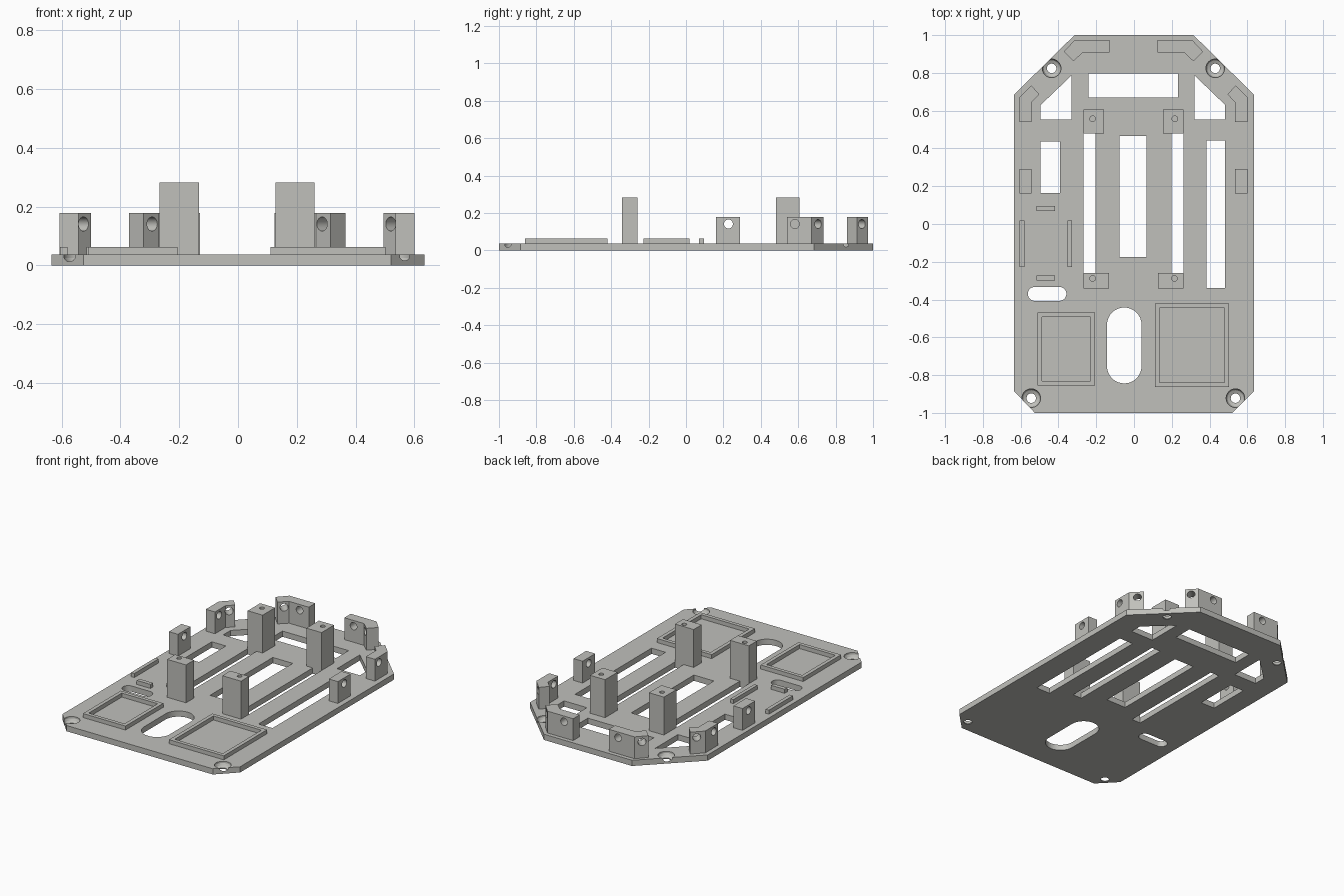
import bpy, bmesh, math
from mathutils import Vector

if "Cube" in bpy.data.objects:
    bpy.data.objects.remove(bpy.data.objects["Cube"])

GREY = bpy.data.materials.new("warm grey plastic")
GREY.diffuse_color = (0.53, 0.53, 0.50, 1)
GREY.use_nodes = True
GREY.node_tree.nodes["Principled BSDF"].inputs["Base Color"].default_value = GREY.diffuse_color
TOP, RIM, CLIP, POST = 0.037, 0.063, 0.178, 0.282   # height levels


def finish(name, bm):
    bmesh.ops.recalc_face_normals(bm, faces=bm.faces)
    me = bpy.data.meshes.new(name)
    bm.to_mesh(me)
    bm.free()
    me.materials.append(GREY)
    ob = bpy.data.objects.new(name, me)
    bpy.context.collection.objects.link(ob)
    return ob


def prism(name, pts, z0, z1):
    bm = bmesh.new()
    face = bm.faces.new([bm.verts.new((x, y, z0)) for x, y in pts])
    ext = bmesh.ops.extrude_face_region(bm, geom=[face])["geom"]
    bmesh.ops.translate(bm, vec=(0, 0, z1 - z0),
                        verts=[v for v in ext if isinstance(v, bmesh.types.BMVert)])
    return finish(name, bm)


def rect(x0, x1, y0, y1):
    return [(x0, y0), (x1, y0), (x1, y1), (x0, y1)]


def box(name, x0, x1, y0, y1, z0, z1):
    return prism(name, rect(x0, x1, y0, y1), z0, z1)


def rounded_slot(x0, x1, y0, y1, n=16):
    r = min(x1 - x0, y1 - y0) / 2
    cx, cy = (x0 + x1) / 2, (y0 + y1) / 2
    dx, dy = (x1 - x0) / 2 - r, (y1 - y0) / 2 - r
    start = 0 if dy > dx else -math.pi / 2
    pts = []
    for side in (1, -1):
        for i in range(n + 1):
            a = start + math.pi * i / n + (0 if side == 1 else math.pi)
            pts.append((cx + side * dx + r * math.cos(a), cy + side * dy + r * math.sin(a)))
    return pts


def drill(center, axis, r, length):
    """Cylinder cutter along an axis."""
    bm = bmesh.new()
    bmesh.ops.create_cone(bm, cap_ends=True, segments=32, radius1=r, radius2=r, depth=length)
    ob = finish("drill", bm)
    ob.rotation_mode = 'QUATERNION'
    ob.rotation_quaternion = Vector((0, 0, 1)).rotation_difference(Vector(axis))
    ob.location = center
    return ob


def screw_hole(x, y, n=32):
    """Turned cutter for a countersunk hole."""
    prof = [(0.025, -0.02), (0.025, 0.006), (0.042, 0.014), (0.049, 0.026), (0.05, 0.06)]
    bm = bmesh.new()
    rings = [[bm.verts.new((x + r * math.cos(2 * math.pi * i / n),
                            y + r * math.sin(2 * math.pi * i / n), z)) for i in range(n)]
             for r, z in prof]
    for a, b in zip(rings, rings[1:]):
        for i in range(n):
            j = (i + 1) % n
            bm.faces.new((a[i], a[j], b[j], b[i]))
    bm.faces.new(rings[0])
    bm.faces.new(rings[-1])
    return finish("screw_cutter", bm)


def cut(ob, cutters):
    bpy.ops.object.select_all(action='DESELECT')
    bpy.context.view_layer.objects.active = ob
    ob.select_set(True)
    for c in cutters:
        m = ob.modifiers.new("cut", 'BOOLEAN')
        m.operation, m.solver, m.object = 'DIFFERENCE', 'EXACT', c
        bpy.ops.object.modifier_apply(modifier=m.name)
        bpy.data.objects.remove(c)
    bpy.ops.object.shade_smooth_by_angle(angle=math.radians(25))


# Base plate with chamfered corners
plate = prism("base_plate", [(-0.525, -1), (0.52, -1), (0.635, -0.885), (0.635, 0.685),
                             (0.315, 1), (-0.315, 1), (-0.635, 0.685), (-0.635, -0.885)], 0, TOP)
openings = [
    rect(-0.24, 0.232, 0.67, 0.797),          # rear window
    rect(-0.494, -0.393, 0.164, 0.438),       # short left slot
    rect(-0.267, -0.203, -0.26, 0.48),        # slots between posts
    rect(0.198, 0.261, -0.26, 0.48),
    rect(-0.077, 0.066, -0.175, 0.465),       # centre slot
    rect(0.383, 0.483, -0.338, 0.443),        # long right slot
    [(-0.33, 0.787), (-0.494, 0.63), (-0.494, 0.554), (-0.33, 0.554)],
    [(0.32, 0.787), (0.483, 0.63), (0.483, 0.554), (0.32, 0.554)],
    rounded_slot(-0.562, -0.358, -0.407, -0.333),
    rounded_slot(-0.143, 0.04, -0.844, -0.442),
]
cutters = [prism("opening", p, -0.05, 0.1) for p in openings]
cutters += [screw_hole(x, y) for x, y in
            ((-0.436, 0.824), (0.43, 0.824), (-0.544, -0.922), (0.537, -0.922))]
cut(plate, cutters)

# Tall posts with a pilot hole in the top
for name, x0, x1, y0, y1, hx, hy in (
        ("rear_left_post", -0.267, -0.16, 0.48, 0.607, -0.219, 0.557),
        ("rear_right_post", 0.153, 0.261, 0.48, 0.607, 0.216, 0.557),
        ("front_left_post", -0.267, -0.132, -0.342, -0.26, -0.219, -0.288),
        ("front_right_post", 0.127, 0.261, -0.342, -0.26, 0.214, -0.288)):
    post = box(name, x0, x1, y0, y1, TOP, POST)
    cut(post, [drill((hx, hy, POST), (0, 0, 1), 0.015, 0.2)])

# Mounting brackets on each side, drilled through
for s, side in ((-1, "left"), (1, "right")):
    def place(pts):
        return [(s * x - 0.003, y) for x, y in pts]

    def hole(x, y, ax, ay):
        return drill((s * x - 0.003, y, 0.141), (s * ax, ay, 0), 0.024, 0.14)

    rear = prism(side + "_rear_bracket", place(
        [(0.368, 0.913), (0.311, 0.974), (0.127, 0.974), (0.127, 0.908),
         (0.268, 0.908), (0.318, 0.861)]), TOP, CLIP)
    cut(rear, [hole(0.193, 0.94, 0, 1), hole(0.315, 0.914, 1, 1)])
    corner = prism(side + "_corner_bracket", place(
        [(0.604, 0.539), (0.604, 0.67), (0.541, 0.734), (0.498, 0.686),
         (0.539, 0.644), (0.539, 0.539)]), TOP, CLIP)
    cut(corner, [hole(0.57, 0.582, 1, 0), hole(0.546, 0.684, 1, 1)])
    block = prism(side + "_side_bracket", place(rect(0.539, 0.604, 0.161, 0.29)), TOP, CLIP)
    cut(block, [hole(0.57, 0.227, 1, 0)])

# Raised rectangular frames at the front
for name, x0, x1, y0, y1 in (("left_tray_rim", -0.51, -0.206, -0.854, -0.468),
                             ("right_tray_rim", 0.111, 0.502, -0.862, -0.42)):
    w = 0.024
    rim = box(name, x0, x1, y0, y1, TOP, RIM)
    cut(rim, [box("opening", x0 + w, x1 - w, y0 + w, y1 - w, 0, 0.1)])

# Locating ribs around the left bay
box("outer_rib", -0.605, -0.581, -0.228, 0.018, TOP, RIM)
box("inner_rib", -0.351, -0.329, -0.228, 0.018, TOP, RIM)
box("rear_rib", -0.515, -0.417, 0.069, 0.095, TOP, RIM)
box("front_rib", -0.515, -0.417, -0.298, -0.272, TOP, RIM)
